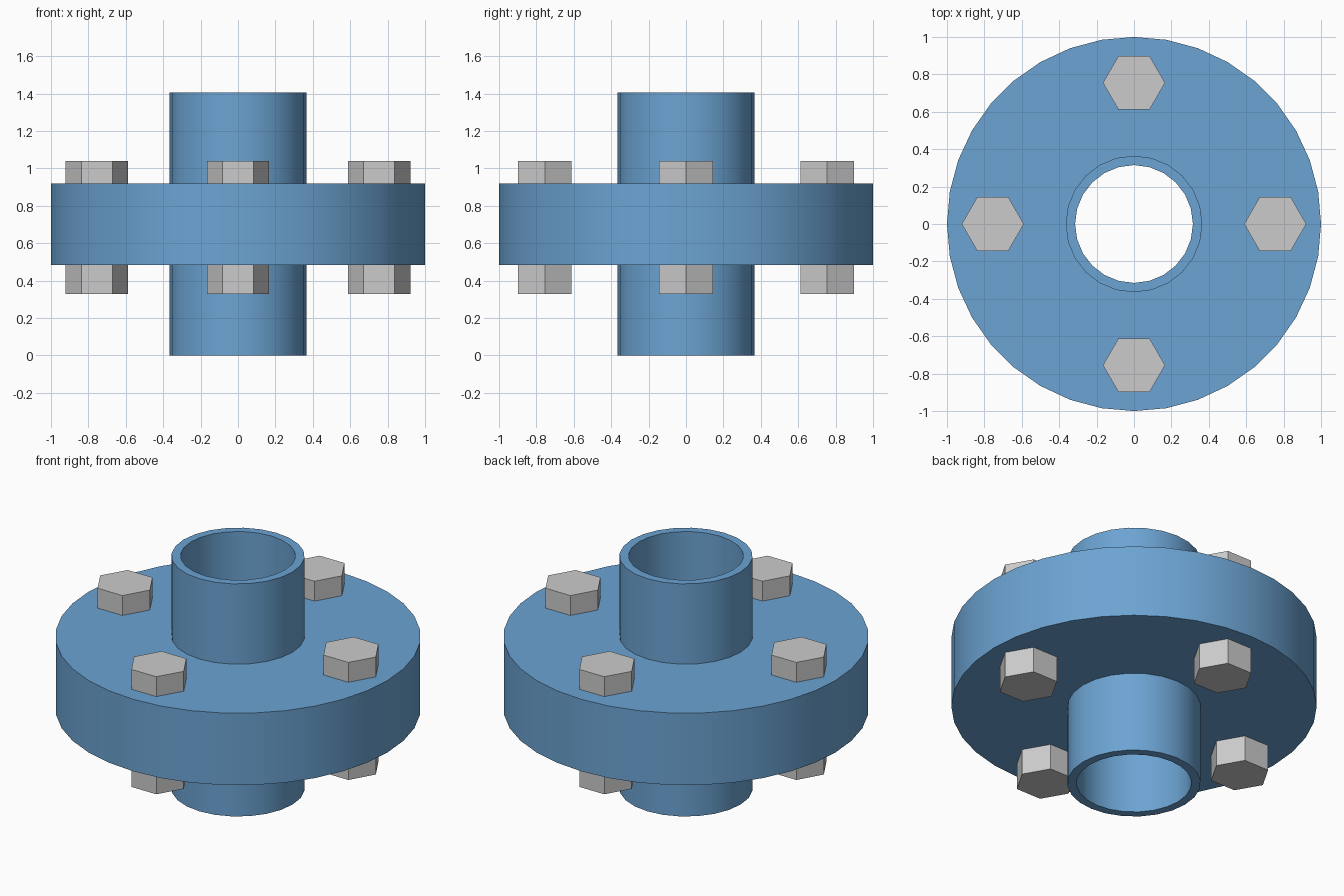
import bpy, bmesh, math

if "Cube" in bpy.data.objects:
    bpy.data.objects.remove(bpy.data.objects["Cube"])

PIPE_R, BORE_R, FLANGE_R = 0.365, 0.315, 1.0
PIPE_TOP, FLANGE_LOW, FLANGE_TOP = 1.405, 0.485, 0.92
BOLT_CIRCLE, HEX_R = 0.755, 0.166

blue = bpy.data.materials.new("blue_paint")
blue.diffuse_color = (0.15, 0.37, 0.65, 1)
blue.use_nodes = True
blue.node_tree.nodes["Principled BSDF"].inputs["Base Color"].default_value = blue.diffuse_color


def make_ring(name, inner, outer, z0, z1, sides):
    """Revolve a rectangular section into a tube or ring."""
    bm = bmesh.new()
    section = [(inner, z0), (outer, z0), (outer, z1), (inner, z1)]
    loops = []
    for i in range(sides):
        a = math.tau * i / sides
        loops.append([bm.verts.new((r * math.cos(a), r * math.sin(a), z)) for r, z in section])
    for i in range(sides):
        a, b = loops[i], loops[(i + 1) % sides]
        for j in range(4):
            k = (j + 1) % 4
            bm.faces.new((a[j], b[j], b[k], a[k]))
    bmesh.ops.recalc_face_normals(bm, faces=bm.faces[:])
    mesh = bpy.data.meshes.new(name)
    bm.to_mesh(mesh)
    bm.free()
    mesh.materials.append(blue)
    ob = bpy.data.objects.new(name, mesh)
    bpy.context.collection.objects.link(ob)
    bpy.ops.object.select_all(action='DESELECT')
    ob.select_set(True)
    bpy.context.view_layer.objects.active = ob
    bpy.ops.object.shade_smooth_by_angle(angle=math.radians(30))


def make_hex(name, x, y, z0, z1):
    """Hexagonal bolt head or nut with corners pointing along x."""
    bpy.ops.mesh.primitive_cylinder_add(vertices=6, radius=HEX_R, depth=z1 - z0,
                                        location=(x, y, (z0 + z1) / 2),
                                        rotation=(0, 0, math.pi / 6))
    bpy.context.object.name = name


# Open pipe through the joint, and the thick bolted flange around it
make_ring("pipe", BORE_R, PIPE_R, 0, PIPE_TOP, 24)
make_ring("flange", PIPE_R - 0.02, FLANGE_R, FLANGE_LOW, FLANGE_TOP, 36)

# Four bolts: head above the flange, nut below
for i in range(4):
    a = i * math.pi / 2
    x, y = BOLT_CIRCLE * math.cos(a), BOLT_CIRCLE * math.sin(a)
    make_hex(f"bolt_head_{i + 1}", x, y, FLANGE_TOP - 0.01, 1.04)
    make_hex(f"bolt_nut_{i + 1}", x, y, 0.33, FLANGE_LOW + 0.01)
